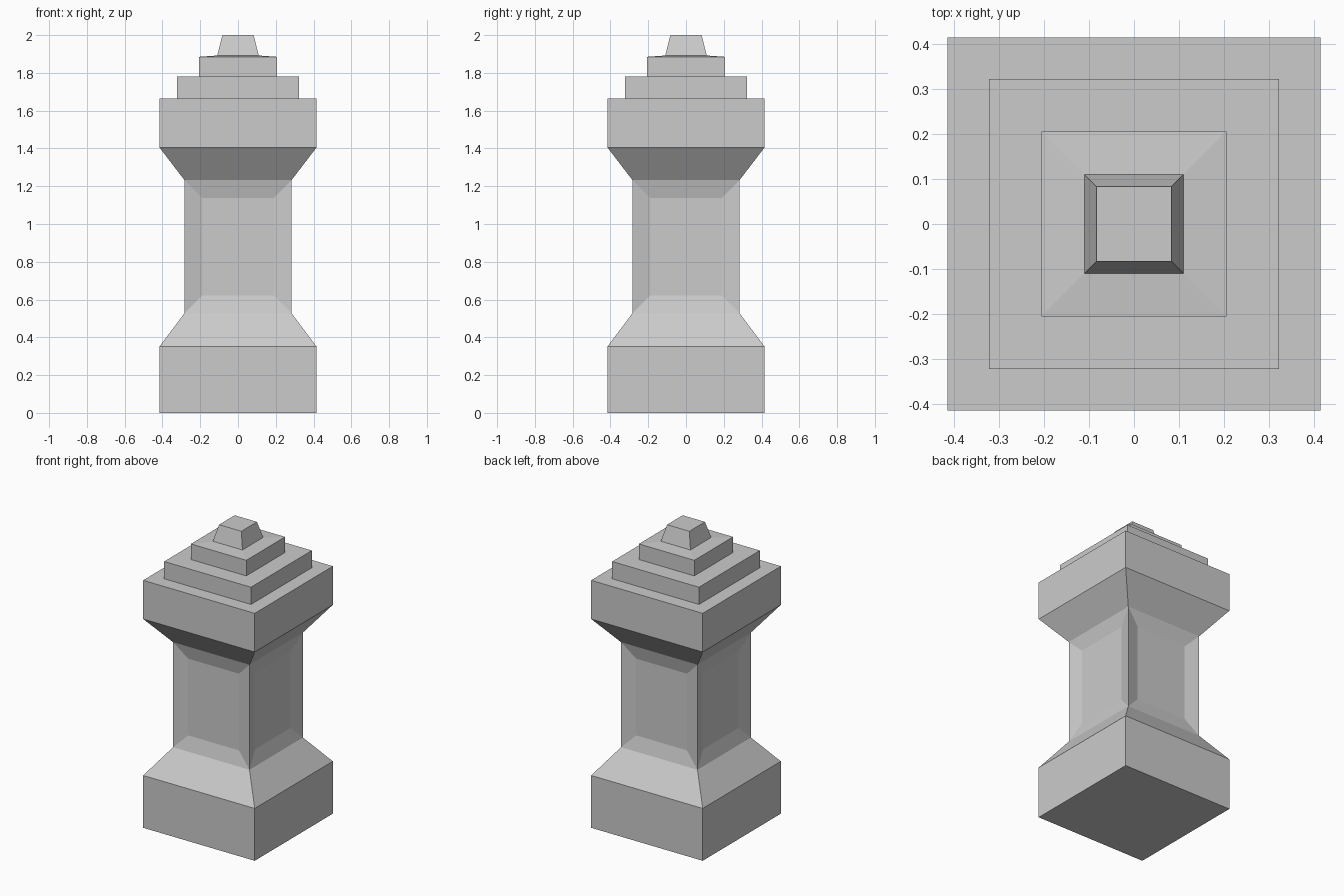
import bpy, bmesh

if "Cube" in bpy.data.objects:
    bpy.data.objects.remove(bpy.data.objects["Cube"])


def square_part(name, profile, cap_bottom=False, cap_top=False, panel=None):
    """Stack square rings (half width, height) into a flat-faced part."""
    bm = bmesh.new()
    rings = [[bm.verts.new((sx * w, sy * w, z))
              for sx, sy in ((-1, -1), (1, -1), (1, 1), (-1, 1))]
             for w, z in profile]
    sides = []
    for low, high in zip(rings, rings[1:]):
        for i in range(4):
            j = (i + 1) % 4
            sides.append(bm.faces.new((low[i], low[j], high[j], high[i])))
    if cap_bottom:
        bm.faces.new(rings[0][::-1])
    if cap_top:
        bm.faces.new(rings[-1])
    bm.normal_update()
    # sunken panel on each side
    if panel:
        bmesh.ops.inset_individual(bm, faces=sides, thickness=panel[0],
                                   depth=-panel[1], use_even_offset=True)
    mesh = bpy.data.meshes.new(name)
    bm.to_mesh(mesh)
    bm.free()
    obj = bpy.data.objects.new(name, mesh)
    bpy.context.collection.objects.link(obj)
    return obj


# base block with sloped shoulder
square_part("base", [(0.415, 0), (0.415, 0.352), (0.284, 0.527)], cap_bottom=True)

# shaft with a shallow bevelled recess on all four sides
square_part("shaft", [(0.284, 0.527), (0.284, 1.233)], panel=(0.095, 0.025))

# flared capital and its flat ledge
square_part("capital", [(0.284, 1.233), (0.415, 1.404), (0.415, 1.664), (0.323, 1.664)])

# two steps, the upper one with a slightly sloped top
square_part("steps", [(0.323, 1.664), (0.323, 1.78), (0.206, 1.78),
                      (0.206, 1.885), (0.11, 1.892)])

# tapered finial
square_part("finial", [(0.11, 1.892), (0.083, 2.0)], cap_top=True)
